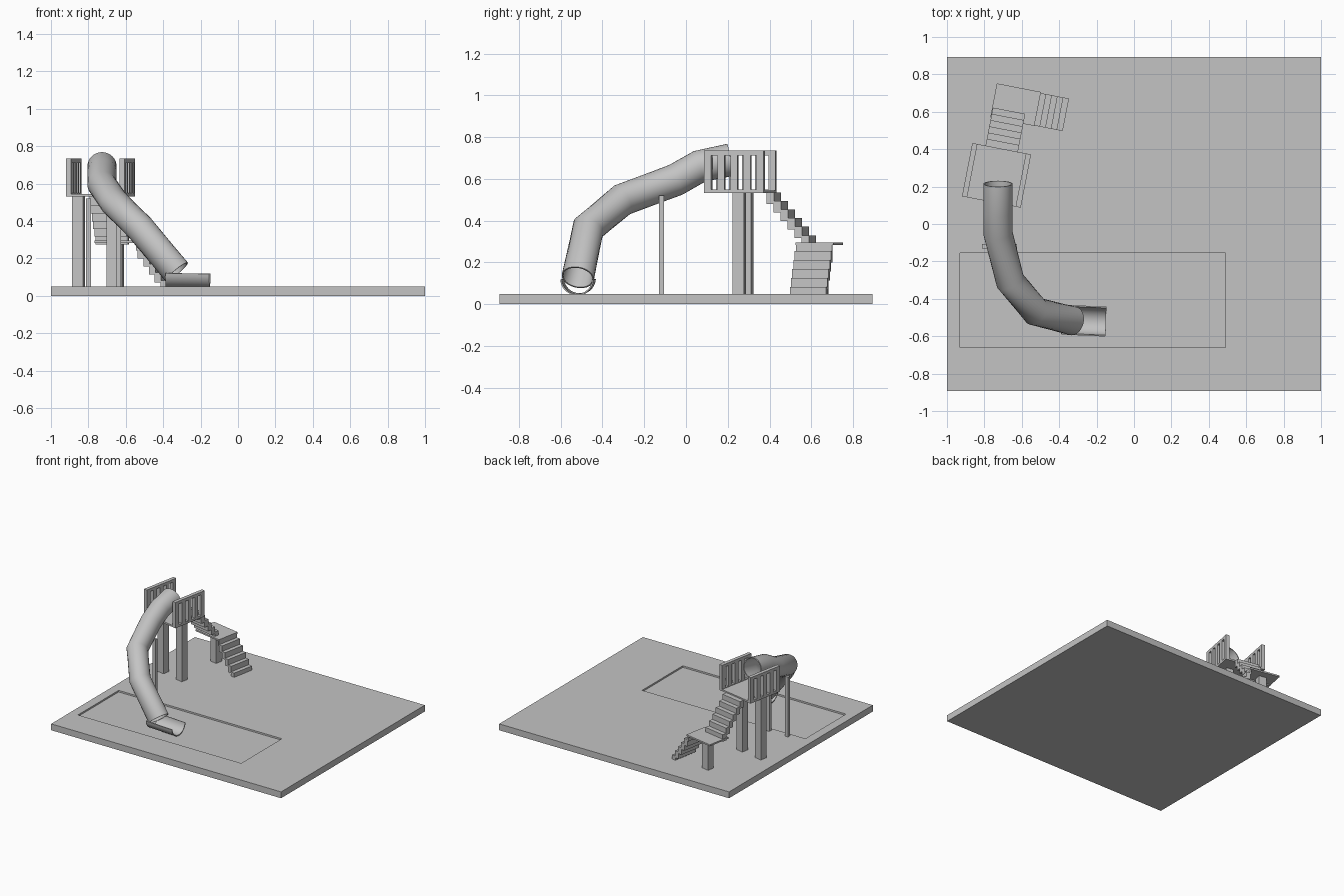
import bpy, bmesh, math
from mathutils import Matrix, Vector

if "Cube" in bpy.data.objects:
    bpy.data.objects.remove(bpy.data.objects["Cube"])

grey = bpy.data.materials.new("matte grey")
grey.diffuse_color = (0.55, 0.55, 0.55, 1)
grey.use_nodes = True
grey.node_tree.nodes["Principled BSDF"].inputs["Base Color"].default_value = grey.diffuse_color

GROUND = 0.05
# The tower and stairs share one turned local frame
TOWER = Matrix.Translation((-0.735, 0.26, 0)) @ Matrix.Rotation(math.radians(-11), 4, 'Z')


def finish(name, bm):
    me = bpy.data.meshes.new(name)
    bm.to_mesh(me)
    bm.free()
    me.materials.append(grey)
    ob = bpy.data.objects.new(name, me)
    bpy.context.collection.objects.link(ob)
    return ob


def add_box(bm, x0, x1, y0, y1, z0, z1, mat=Matrix()):
    m = mat @ Matrix.Translation(((x0 + x1) / 2, (y0 + y1) / 2, (z0 + z1) / 2))
    bmesh.ops.create_cube(bm, size=1, matrix=m @ Matrix.Diagonal((x1 - x0, y1 - y0, z1 - z0, 1)))


def boxes(name, items, mat=Matrix()):
    bm = bmesh.new()
    for b in items:
        add_box(bm, *b, mat=mat)
    return finish(name, bm)


def sweep(name, path, radius, a0, a1, n, wall):
    """Round shell swept along a path, covering the angles a0 to a1."""
    pts = [Vector(p) for p in path]
    closed = abs(a1 - a0 - 2 * math.pi) < 1e-4
    bm = bmesh.new()
    rings = []
    for i, p in enumerate(pts):
        d_in = (p - pts[i - 1]).normalized() if i else (pts[1] - p).normalized()
        d_out = (pts[i + 1] - p).normalized() if i < len(pts) - 1 else d_in
        t = (d_in + d_out).normalized()
        side = t.cross(Vector((0, 0, 1))).normalized()
        up = side.cross(t)
        angles = [a0 + (a1 - a0) * k / n for k in range(n if closed else n + 1)]
        rings.append([bm.verts.new(p + radius * (side * math.cos(a) + up * math.sin(a)))
                      for a in angles])
    for r, s in zip(rings, rings[1:]):
        for j in range(n):
            k = (j + 1) % len(r)
            bm.faces.new((r[j], s[j], s[k], r[k]))
    ob = finish(name, bm)
    mod = ob.modifiers.new("wall", 'SOLIDIFY')
    mod.thickness = wall
    mod.offset = -1
    bpy.ops.object.select_all(action='DESELECT')
    ob.select_set(True)
    bpy.context.view_layer.objects.active = ob
    bpy.ops.object.modifier_apply(modifier="wall")
    bpy.ops.object.shade_smooth_by_angle(angle=math.radians(40))
    return ob


# Ground slab with a shallow pool recess
bm = bmesh.new()
add_box(bm, -1, 1, -0.893, 0.893, 0, GROUND)
bm.normal_update()
top = max(bm.faces, key=lambda f: f.calc_center_median().z)
bmesh.ops.inset_individual(bm, faces=[top], thickness=0.1)
top = min((f for f in bm.faces if f.normal.z > 0.9 or f.calc_center_median().z > 0.049),
          key=lambda f: f.calc_center_median().xy.length)
for v in top.verts:
    v.co.x = 0.49 if v.co.x > 0 else -0.93
    v.co.y = -0.155 if v.co.y > 0 else -0.66
bm.normal_update()
centre = top.calc_center_median()
bmesh.ops.inset_individual(bm, faces=[top], thickness=0.001)
top = min((f for f in bm.faces if f.calc_center_median().z > 0.049),
          key=lambda f: (f.calc_center_median() - centre).length)
for v in top.verts:
    v.co.z -= 0.012
bmesh.ops.recalc_face_normals(bm, faces=bm.faces)
finish("ground_with_pool", bm)

# Tower platform and its two posts
boxes("tower_platform", [(-0.16, 0.16, -0.145, 0.145, 0.532, 0.545)], TOWER)
turn = TOWER.to_3x3().to_4x4()
for name, x, y, h in (("left_tower_post", -0.853, 0.29, 0.535),
                      ("right_tower_post", -0.668, 0.255, 0.535),
                      ("landing_post", -0.645, 0.648, 0.287)):
    boxes(name, [(-0.03, 0.03, -0.028, 0.028, GROUND, h)],
          Matrix.Translation((x, y, 0)) @ turn)

# Railings: top rail, bottom rail and five balusters a side
for name, x in (("left_railing", -0.16), ("right_railing", 0.132)):
    x1 = x + 0.028
    parts = [(x, x1, -0.145, 0.145, 0.713, 0.735), (x, x1, -0.145, 0.145, 0.537, 0.55)]
    for i in range(5):
        y = -0.145 + 0.064 * i
        parts.append((x, x1, y, y + 0.034, 0.54, 0.72))
    boxes(name, parts, TOWER)

# Upper stairs, landing and lower stairs
boxes("upper_stairs", [(-0.088, 0.088, 0.145 + 0.034 * i, 0.182 + 0.034 * i,
                        0.480 - 0.041 * i, 0.535 - 0.041 * i) for i in range(6)], TOWER)
boxes("landing", [(-0.092, 0.148, 0.298, 0.483, 0.283, 0.295)], TOWER)
boxes("lower_stairs", [(0.144 + 0.031 * i, 0.178 + 0.031 * i, 0.30, 0.477,
                        max(GROUND, 0.2 - 0.043 * i), 0.255 - 0.043 * i)
                       for i in range(5)] +
      [(0.135, 0.148, 0.30, 0.477, 0.243, 0.29)], TOWER)

# Slide tube and open chute at its foot
sweep("slide_tube", [(-0.727, 0.215, 0.692), (-0.727, 0.065, 0.66), (-0.727, -0.05, 0.595),
                     (-0.662, -0.305, 0.50), (-0.525, -0.468, 0.364), (-0.328, -0.518, 0.128)],
      0.078, 0, 2 * math.pi, 32, 0.007)
sweep("slide_chute", [(-0.385, -0.511, 0.126), (-0.15, -0.522, 0.122)],
      0.08, math.pi * 1.02, math.pi * 1.98, 16, 0.007)

# Slide support poles
for name, x in (("left_slide_pole", -0.80), ("right_slide_pole", -0.638)):
    boxes(name, [(x - 0.013, x + 0.013, -0.13, -0.106, GROUND, 0.52)])
